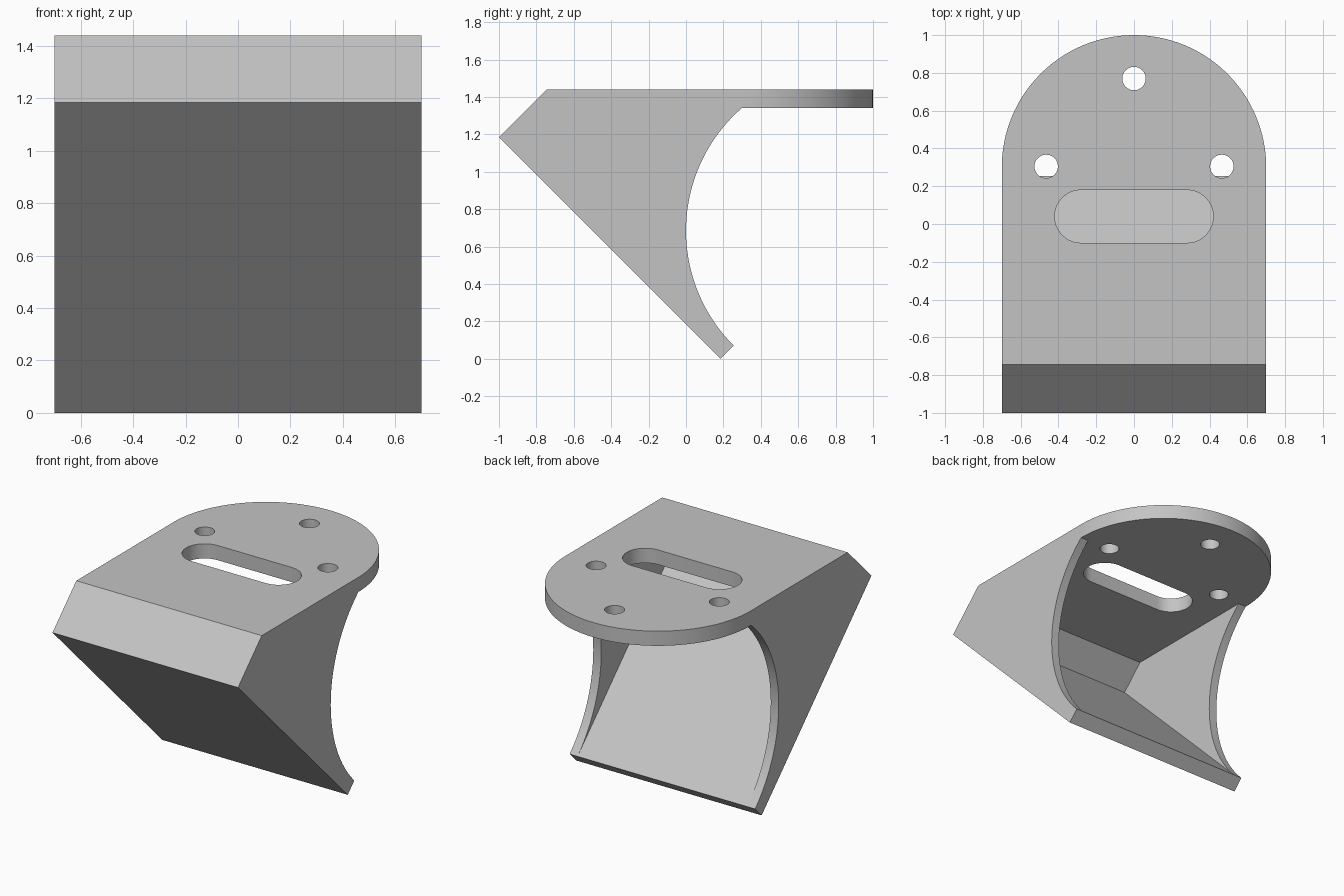
import bpy, bmesh, math
from mathutils import Matrix, Vector

cube = bpy.data.objects.get("Cube")
if cube:
    bpy.data.objects.remove(cube, do_unlink=True)

grey = bpy.data.materials.new("light grey")
grey.use_nodes = True
colour = (0.55, 0.55, 0.55, 1)
grey.diffuse_color = colour
grey.node_tree.nodes["Principled BSDF"].inputs["Base Color"].default_value = colour


def arc(cx, cy, r, start, end, steps):
    """Points along an arc, angles in radians."""
    angles = [start + (end - start) * i / steps for i in range(steps + 1)]
    return [(cx + r * math.cos(a), cy + r * math.sin(a)) for a in angles]


def prism(name, outline, low, high, frame=Matrix()):
    """Extrude a 2D outline along its local z, then place it with frame."""
    bm = bmesh.new()
    face = bm.faces.new([bm.verts.new((x, y, low)) for x, y in outline])
    top = bmesh.ops.extrude_face_region(bm, geom=[face])["geom"]
    verts = [v for v in top if isinstance(v, bmesh.types.BMVert)]
    bmesh.ops.translate(bm, verts=verts, vec=(0, 0, high - low))
    bm.transform(frame)
    bmesh.ops.recalc_face_normals(bm, faces=bm.faces)
    mesh = bpy.data.meshes.new(name)
    bm.to_mesh(mesh)
    bm.free()
    mesh.materials.append(grey)
    obj = bpy.data.objects.new(name, mesh)
    bpy.context.scene.collection.objects.link(obj)
    return obj


def shape(target, cutter, operation="DIFFERENCE"):
    mod = target.modifiers.new(cutter.name, "BOOLEAN")
    mod.operation = operation
    mod.solver = "EXACT"
    mod.object = cutter
    cutter.hide_render = True
    cutters.append(cutter)


cutters = []
TOP, THICK, WALL, HALF = 1.44, 0.10, 0.06, 0.70
UNDER = TOP - THICK
# Side profiles are drawn in (y, z) and extruded along x
side = Matrix(((0, 0, 1, 0), (1, 0, 0, 0), (0, 1, 0, 0), (0, 0, 0, 1)))

# Bracket body: chamfered wedge with a scooped back and a flat top plate
R, CZ = 0.869, 0.685
scoop = arc(R, CZ, R, math.pi - math.asin((UNDER - CZ) / R), math.pi * 1.25, 40)
scoop[0] = (scoop[0][0], UNDER)
end_y, end_z = scoop[-1]
step = THICK / math.sqrt(2)
foot = (end_y - step, end_z - step)
tip_z = foot[0] + foot[1] + 1
profile = [foot, (-1, tip_z), (TOP - tip_z - 1, TOP), (1.2, TOP), (1.2, UNDER)] + scoop
bracket = prism("bracket", profile, -0.8, 0.8, side)

# Rounded plan of the whole part
plan = [(-HALF, -1.1), (HALF, -1.1)] + arc(0, 0.3, HALF, 0, math.pi, 64)
shape(bracket, prism("plan_outline", plan, -0.5, 2), "INTERSECT")

# Hollow between the two side walls
inner_sum = end_y + end_z
inner_diff = tip_z + 1 - 2 * step
hollow = [((inner_sum - inner_diff) / 2, (inner_sum + inner_diff) / 2),
          (UNDER - inner_diff, UNDER), (1.5, UNDER), (1.5, inner_sum - 1.5)]
shape(bracket, prism("hollow_cutter", hollow, WALL - HALF, HALF - WALL, side))

# Slot and three screw holes through the top plate
slot = (arc(0.28, 0.04, 0.14, -math.pi / 2, math.pi / 2, 20)
        + arc(-0.28, 0.04, 0.14, math.pi / 2, math.pi * 1.5, 20))
shape(bracket, prism("slot_cutter", slot, 1.25, 1.6))
circle = arc(0, 0, 1, 0, math.tau, 40)[:-1]
for i, (x, y) in enumerate([(0, 0.77), (-0.465, 0.305), (0.465, 0.305)]):
    hole = [(x + 0.062 * u, y + 0.062 * v) for u, v in circle]
    shape(bracket, prism(f"screw_hole_cutter_{i + 1}", hole, 1.25, 1.6))

# Two larger holes square to the sloping plate
slope = Vector((0, 1, 1)).to_track_quat("Z", "Y").to_matrix().to_4x4()
for name, x in (("left", 0.35), ("right", -0.35)):
    hole = [(0.095 * u, 0.095 * v) for u, v in circle]
    frame = Matrix.Translation((x, foot[0] - 0.15, 0.15)) @ slope
    shape(bracket, prism(f"{name}_mount_hole_cutter", hole, -0.15, 0.22, frame))

# Bake the cuts and remove the cutters
bpy.context.view_layer.update()
graph = bpy.context.evaluated_depsgraph_get()
baked = bpy.data.meshes.new_from_object(bracket.evaluated_get(graph))
bracket.modifiers.clear()
bracket.data = baked
baked.materials.clear()
baked.materials.append(grey)
for face in baked.polygons:
    face.material_index = 0
for cutter in cutters:
    bpy.data.objects.remove(cutter, do_unlink=True)

for obj in bpy.context.selected_objects:
    obj.select_set(False)
bracket.select_set(True)
bpy.context.view_layer.objects.active = bracket
bpy.ops.object.shade_smooth_by_angle(angle=math.radians(30))
